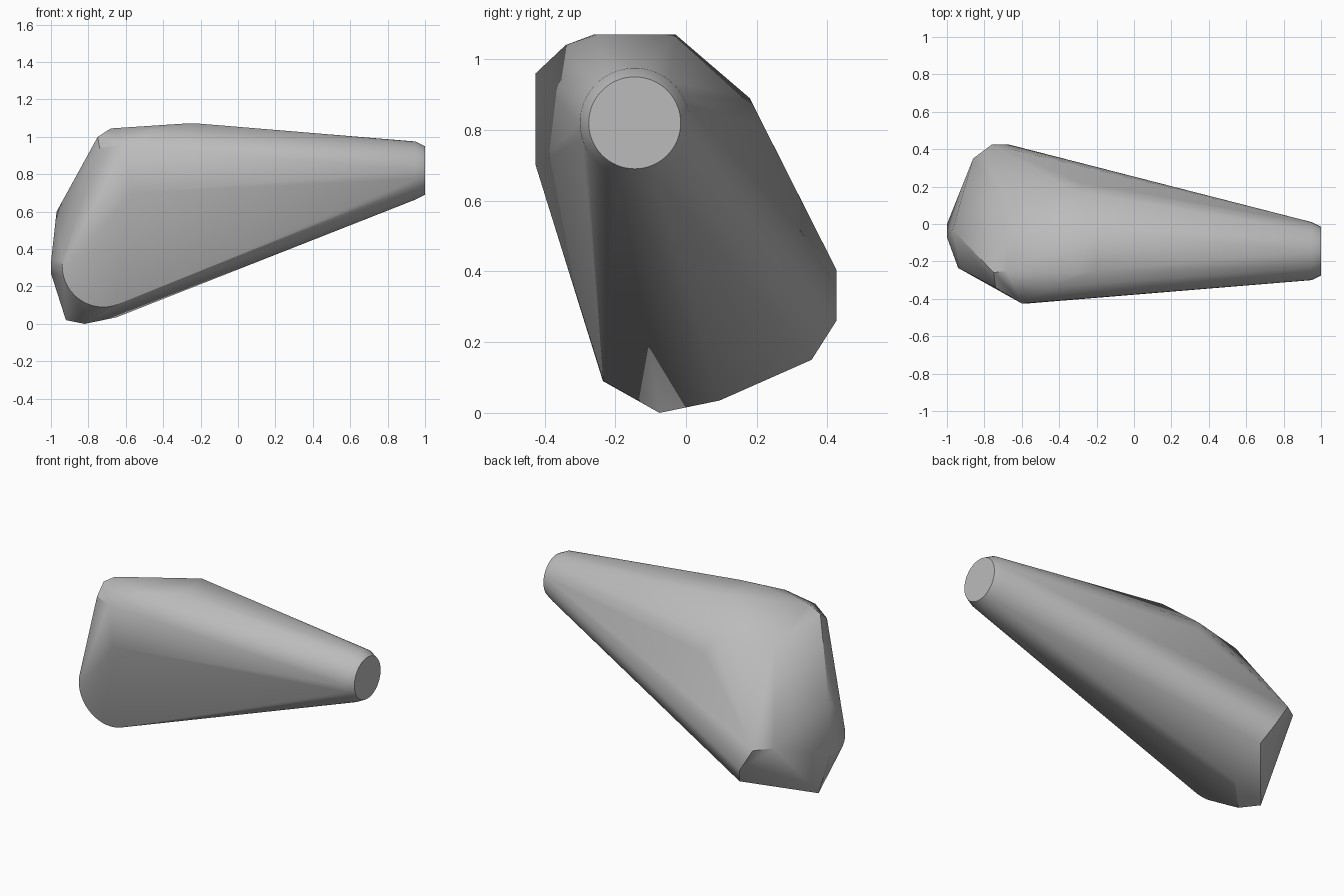
import bpy, bmesh, math

if "Cube" in bpy.data.objects:
    bpy.data.objects.remove(bpy.data.objects["Cube"], do_unlink=True)

# Plain grey surface
grey = bpy.data.materials.new("plain_grey")
grey.use_nodes = True
colour = (0.5, 0.5, 0.5, 1)
grey.diffuse_color = colour
grey.node_tree.nodes["Principled BSDF"].inputs["Base Color"].default_value = colour


def ring(radius, count, place):
    """Circle of points, put into space by the place function."""
    angles = [math.tau * i / count for i in range(count)]
    return [place(radius * math.cos(a), radius * math.sin(a)) for a in angles]


# Round narrow end with its small chamfer
points = ring(0.13, 64, lambda u, v: (1, -0.145 + u, 0.82 + v))
points += ring(0.155, 64, lambda u, v: (0.95, -0.145 + u, 0.82 + v))

# Rounded lower front corner
points += ring(0.22, 48, lambda u, v: (-0.72 + u, -0.235, 0.31 + v))

# Top corners
points += [(-0.23, -0.03, 1.07), (-0.2, -0.25, 1.07), (-0.3, -0.26, 1.07),
           (-0.45, -0.34, 1.04), (-0.68, -0.25, 1.045), (-0.75, -0.26, 1.0),
           (-0.67, 0.08, 0.9)]
# Front corners
points += [(-0.6, -0.425, 0.96), (-0.57, -0.425, 0.7), (-0.74, -0.34, 0.94)]
# Back corners
points += [(-0.32, 0.18, 0.89), (-0.28, 0.22, 0.81), (-0.76, 0.425, 0.405),
           (-0.67, 0.425, 0.26), (-0.62, 0.355, 0.15), (-0.86, 0.35, 0.42)]
# Wide end and underside corners
points += [(-0.97, -0.03, 0.6), (-1, -0.07, 0.33), (-1, 0, 0.27),
           (-0.92, 0, 0.02), (-0.82, -0.075, 0), (-0.65, 0.095, 0.035)]

# Wrap one convex skin around all the corners
bm = bmesh.new()
for p in points:
    bm.verts.new(p)
hull = bmesh.ops.convex_hull(bm, input=bm.verts)
inside = {g for g in hull["geom_interior"] + hull["geom_unused"]
          if isinstance(g, bmesh.types.BMVert)}
bmesh.ops.delete(bm, geom=list(inside), context="VERTS")
bmesh.ops.dissolve_limit(bm, angle_limit=math.radians(0.5),
                         verts=bm.verts, edges=bm.edges)
bmesh.ops.recalc_face_normals(bm, faces=bm.faces)

mesh = bpy.data.meshes.new("tapered_body")
bm.to_mesh(mesh)
bm.free()
mesh.materials.append(grey)
body = bpy.data.objects.new("tapered_body", mesh)
bpy.context.collection.objects.link(body)

# Smooth the gentle bends, keep the hard edges
bpy.ops.object.select_all(action="DESELECT")
body.select_set(True)
bpy.context.view_layer.objects.active = body
bpy.ops.object.shade_smooth_by_angle(angle=math.radians(30))
